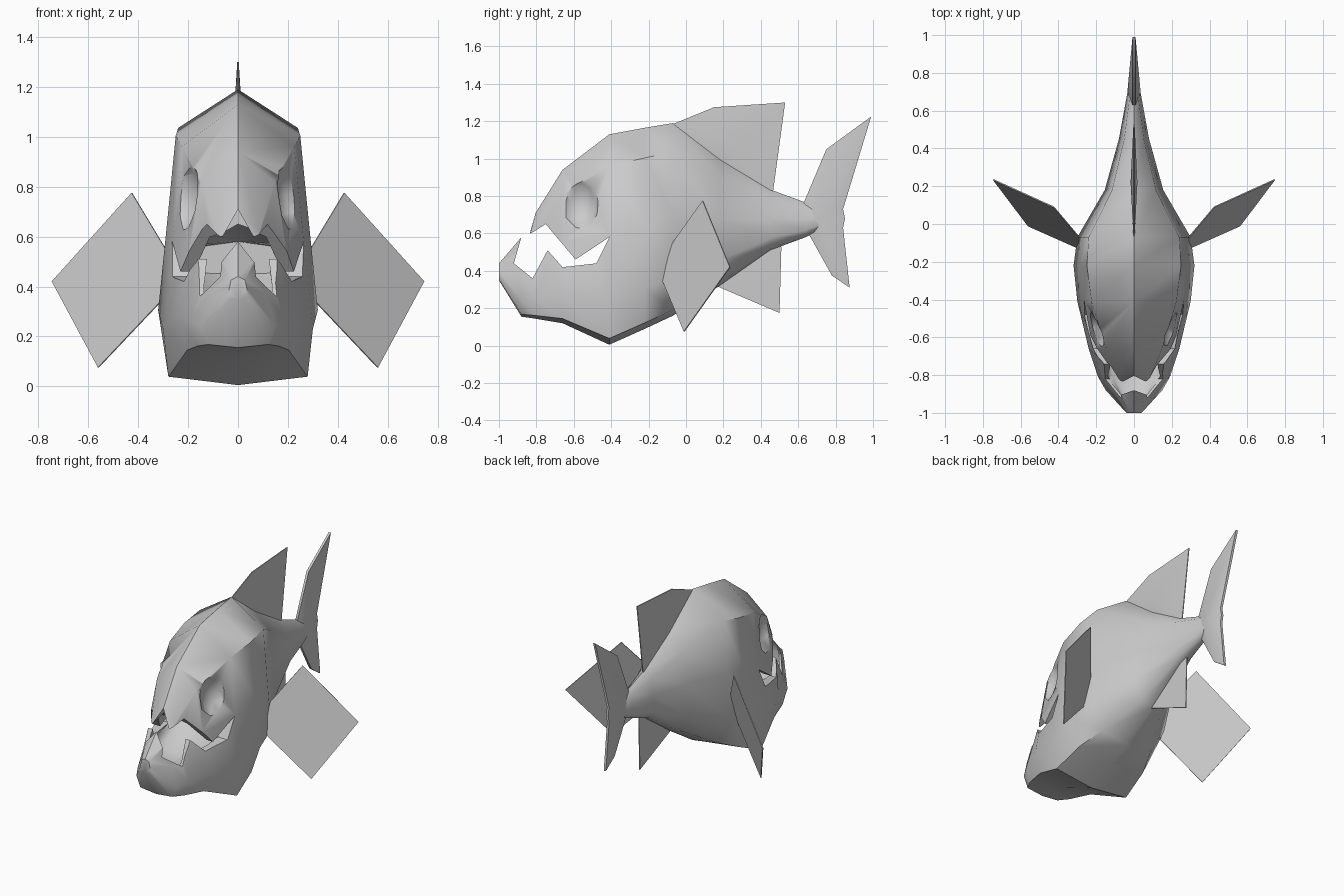
import bpy, bmesh, math
from mathutils import Vector

cube = bpy.data.objects.get("Cube")
if cube:
    bpy.data.objects.remove(cube, do_unlink=True)

grey = bpy.data.materials.new("plain_grey")
grey.use_nodes = True
GREY = (0.6, 0.6, 0.6, 1)
grey.diffuse_color = GREY
grey.node_tree.nodes["Principled BSDF"].inputs["Base Color"].default_value = GREY


def make(name, verts, faces):
    """Object from points and faces, with normals facing out."""
    mesh = bpy.data.meshes.new(name)
    mesh.from_pydata([tuple(v) for v in verts], [], faces)
    bm = bmesh.new()
    bm.from_mesh(mesh)
    bmesh.ops.recalc_face_normals(bm, faces=bm.faces)
    bm.to_mesh(mesh)
    bm.free()
    mesh.materials.append(grey)
    obj = bpy.data.objects.new(name, mesh)
    bpy.context.collection.objects.link(obj)
    return obj


def smooth(obj, degrees):
    bpy.ops.object.select_all(action='DESELECT')
    obj.select_set(True)
    bpy.context.view_layer.objects.active = obj
    bpy.ops.object.shade_smooth_by_angle(angle=math.radians(degrees))


def ring(y, top, bottom, w, shoulder, belly):
    """Cross-section: ridge, shoulder, cheek, flank, belly edge and keel."""
    h = top - bottom
    half = [(shoulder * w, top - .15 * h), ((1 + shoulder) / 2 * w, bottom + .52 * h),
            (w, bottom + .2 * h), (belly * w, bottom + .03 * h)]
    pts = [(0, top)] + half + [(0, bottom)] + [(-x, z) for x, z in reversed(half)]
    return [(x, y, z) for x, z in pts]


def loft(name, sections):
    rings = [ring(*s) for s in sections]
    n = len(rings[0])
    faces = [(r * n + i, r * n + (i + 1) % n, (r + 1) * n + (i + 1) % n, (r + 1) * n + i)
             for r in range(len(rings) - 1) for i in range(n)]
    last = (len(rings) - 1) * n
    faces += [tuple(range(n)), tuple(range(last, last + n))]
    return make(name, sum(rings, []), faces)


def prism(name, outline, place, lo, hi):
    """Extrude a flat outline between two depths."""
    n = len(outline)
    verts = [place(a, b, d) for d in (lo, hi) for a, b in outline]
    faces = [(i, (i + 1) % n, n + (i + 1) % n, n + i) for i in range(n)]
    return make(name, verts, faces + [tuple(range(n)), tuple(range(n, 2 * n))])


def cut(target, cutter):
    mod = target.modifiers.new("cut", 'BOOLEAN')
    mod.operation = 'DIFFERENCE'
    mod.solver = 'EXACT'
    mod.object = cutter
    cutter.hide_render = True
    bpy.context.view_layer.objects.active = target
    bpy.ops.object.modifier_apply(modifier=mod.name)
    bpy.data.objects.remove(cutter, do_unlink=True)


def blade(name, outline, centre, thick, edge=.003):
    """Upright fin, thickest at its centre and thin at the rim."""
    n = len(outline)
    verts = [(s * edge, y, z) for s in (1, -1) for y, z in outline]
    verts += [(s * thick, *centre) for s in (1, -1)]
    faces = []
    for i in range(n):
        j = (i + 1) % n
        faces += [(i, j, 2 * n), (n + j, n + i, 2 * n + 1), (i, n + i, n + j, j)]
    return make(name, verts, faces)


# Body: y, top, bottom, half width, shoulder factor, belly factor
body = loft("body", [
    (-1, .44, .35, .04, .7, .7),
    (-.88, .58, .155, .15, .5, .8),
    (-.81, .70, .145, .19, .45, .85),
    (-.66, .94, .12, .24, .62, .85),
    (-.41, 1.13, .005, .30, .75, .93),
    (-.22, 1.165, .09, .32, .78, .8),
    (-.07, 1.19, .16, .30, .8, .65),
    (.18, 1.0, .32, .155, .75, .5),
    (.45, .835, .51, .08, .65, .5),
    (.64, .765, .58, .045, .6, .5),
    (.78, .71, .65, .02, .6, .5)])

# Mouth hollow
cut(body, loft("mouth_hollow", [
    (-.93, .50, .37, .06, .7, .7),
    (-.80, .64, .30, .145, .6, .8),
    (-.60, .66, .32, .19, .75, .8),
    (-.40, .58, .45, .18, .8, .8)]))

# Jagged gap between the jaws
gap = [(-.88, .58), (-.92, .44), (-.82, .36), (-.74, .51), (-.66, .42), (-.48, .44),
       (-.41, .58), (-.59, .46), (-.75, .65), (-.83, .6), (-.92, .68)]
cut(body, prism("mouth_gap", gap, lambda a, b, d: (d, a, b), -.5, .5))

# Notch in the upper lip, and slopes either side of the front lower tooth
across = lambda a, b, d: (a, d, b)
cut(body, prism("lip_notch", [(-.07, .585), (0, .71), (.07, .585)], across, -1.1, -.7))
for s in (1, -1):
    slope = [(s * .006, .6), (s * .14, .37), (s * .3, .37), (s * .3, .6)]
    cut(body, prism("tooth_slope", slope, across, -1.1, -.86))

# Sunken eye sockets, a faceted teardrop on each side
for s in (1, -1):
    bm = bmesh.new()
    bmesh.ops.create_icosphere(bm, subdivisions=2, radius=1)
    for v in bm.verts:
        v.co = Vector((s * .25 + v.co.x * .11, -.58 + v.co.y * .12, .77 + v.co.z * .16))
    mesh = bpy.data.meshes.new("socket")
    bm.to_mesh(mesh)
    bm.free()
    mesh.materials.append(grey)
    socket = bpy.data.objects.new("socket", mesh)
    bpy.context.collection.objects.link(socket)
    cut(body, socket)
smooth(body, 48)

# Upright fins
dorsal = [(-.07, 1.185), (.15, 1.275), (.53, 1.3), (.465, .82), (.18, .98)]
smooth(blade("dorsal_fin", dorsal, (.22, 1.06), .018), 30)
anal = [(.16, .32), (.5, .175), (.51, .53), (.42, .53)]
smooth(blade("anal_fin", anal, (.42, .42), .006), 30)
tail = [(.63, .765), (.75, 1.05), (.99, 1.225), (.84, .73), (.85, .68),
        (.84, .63), (.875, .31), (.78, .375), (.66, .59)]
smooth(blade("tail_fin", tail, (.7, .68), .035, .008), 40)

# Side fins, swept out and back
for s, side in ((1, "left"), (-1, "right")):
    pts = [(.29, -.13, .36), (.29, -.07, .55), (.425, .09, .775),
           (.745, .235, .42), (.56, -.01, .075)]
    fin = make(side + "_side_fin", [(s * x, y, z) for x, y, z in pts], [tuple(range(5))])
    mod = fin.modifiers.new("thickness", 'SOLIDIFY')
    mod.thickness = .006
    mod.offset = 0
